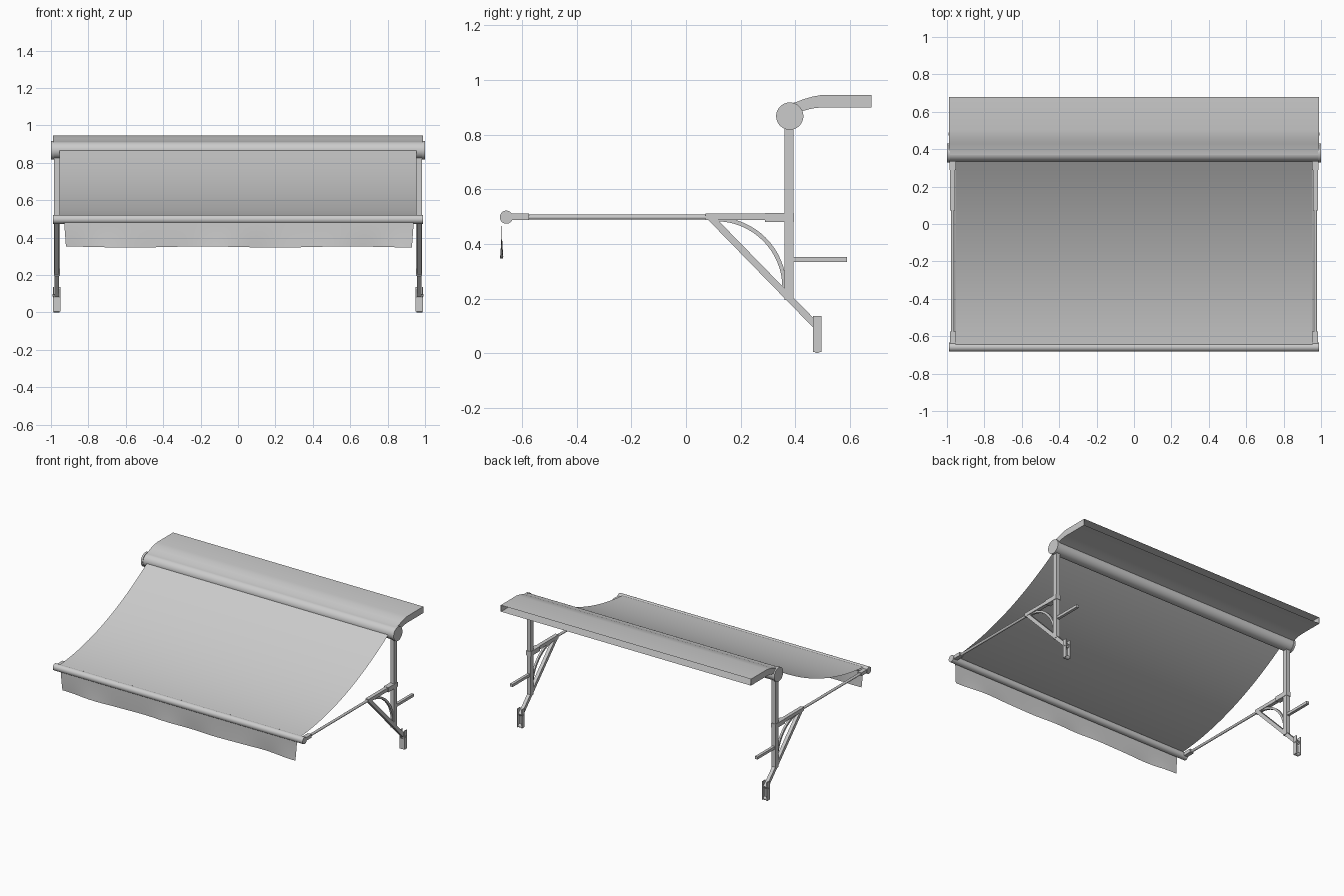
import bpy
import bmesh
import math
from mathutils import Matrix, Vector

cube = bpy.data.objects.get("Cube")
if cube:
    bpy.data.objects.remove(cube, do_unlink=True)

GREY = (0.6, 0.6, 0.6, 1.0)
mat = bpy.data.materials.new("light grey")
mat.use_nodes = True
mat.diffuse_color = GREY
mat.node_tree.nodes["Principled BSDF"].inputs["Base Color"].default_value = GREY


def finish(name, bm, closed=True):
    """Turn a bmesh into a named, smooth-by-angle object."""
    if closed:
        bmesh.ops.recalc_face_normals(bm, faces=bm.faces)
    mesh = bpy.data.meshes.new(name)
    bm.to_mesh(mesh)
    bm.free()
    mesh.materials.append(mat)
    mesh.polygons.foreach_set("use_smooth", [True] * len(mesh.polygons))
    mesh.set_sharp_from_angle(angle=math.radians(35))
    obj = bpy.data.objects.new(name, mesh)
    bpy.context.collection.objects.link(obj)
    return obj


def extrude_x(name, points, x0, x1, closed=True):
    """Sweep a (y, z) profile along x; closed profiles get end caps."""
    bm = bmesh.new()
    a = [bm.verts.new((x0, y, z)) for y, z in points]
    b = [bm.verts.new((x1, y, z)) for y, z in points]
    n = len(points)
    for i in range(n if closed else n - 1):
        j = (i + 1) % n
        bm.faces.new((a[i], a[j], b[j], b[i]))
    if closed:
        bm.faces.new(a)
        bm.faces.new(b)
    return finish(name, bm, closed)


def circle(y, z, r, n=32):
    return [(y + r * math.cos(2 * math.pi * i / n), z + r * math.sin(2 * math.pi * i / n))
            for i in range(n)]


def rect(y0, y1, z0, z1):
    return [(y0, z0), (y1, z0), (y1, z1), (y0, z1)]


def beam(p, q, width):
    """Rectangle profile running from p to q."""
    p, q = Vector(p), Vector(q)
    side = (q - p).orthogonal().normalized() * width / 2
    return [tuple(v) for v in (p + side, q + side, q - side, p - side)]


def rod_y(name, x, y0, y1, z, r):
    bm = bmesh.new()
    bmesh.ops.create_cone(bm, cap_ends=True, segments=16, radius1=r, radius2=r, depth=y1 - y0,
                          matrix=Matrix.Translation((x, (y0 + y1) / 2, z))
                          @ Matrix.Rotation(math.pi / 2, 4, "X"))
    return finish(name, bm)


# Roller tube with its end discs, and the front bar
extrude_x("roller_tube", circle(0.38, 0.868, 0.046), -0.99, 0.99)
for side, label in ((-1, "right"), (1, "left")):
    extrude_x(label + "_roller_cap", circle(0.38, 0.868, 0.05), side * 0.985, side * 1.0)
extrude_x("front_bar", circle(-0.658, 0.498, 0.024), -0.988, 0.988)

# Hood: upper and lower skins and closed ends, open at the back
upper = [(0.37, 0.914), (0.4, 0.918), (0.43, 0.93), (0.465, 0.94), (0.5, 0.946), (0.68, 0.946)]
lower = [(0.42, 0.885), (0.45, 0.893), (0.475, 0.898), (0.5, 0.9), (0.68, 0.9)]
extrude_x("hood_top", upper, -0.99, 0.99, closed=False)
extrude_x("hood_bottom", lower, -0.99, 0.99, closed=False)
for side, label in ((-1, "right"), (1, "left")):
    extrude_x(label + "_hood_end", upper + lower[::-1], side * 0.987, side * 0.99)

# Sagging canvas between the roller and the front bar
canvas = []
for i in range(25):
    t = i / 24
    canvas.append((0.333 - 0.98 * t, 0.866 - 0.348 * t - 0.28 * t * (1 - t)))
extrude_x("canvas", canvas, -0.955, 0.955, closed=False)

# Hanging valance that ripples toward its lower edge
bm = bmesh.new()
bmesh.ops.create_grid(bm, x_segments=60, y_segments=6, size=0.5)
for v in bm.verts:
    x, drop = v.co.x, 0.5 - v.co.y
    ripple = math.sin(x * 22) + 0.4 * math.sin(x * 37)
    v.co = (x * (1.87 - 0.02 * drop) + 0.005,
            -0.675 + 0.0045 * ripple * drop ** 2,
            0.49 - drop * (0.14 + 0.003 * math.sin(x * 15)))
finish("valance", bm, closed=False)

# Quarter-circle profile of the curved brace
arc = []
for r, order in ((0.258, 1), (0.243, -1)):
    ring = [(0.11 + r * math.cos(a), 0.24 + r * math.sin(a))
            for a in [math.pi / 2 * i / 16 for i in range(17)]]
    arc += ring[::order]

# Profiles of the support frame: name, outline, inner x, outer x
frame = [
    ("post", rect(0.36, 0.393, 0.195, 0.84), 0.953, 0.983),
    ("arm", rect(0.072, 0.36, 0.487, 0.512), 0.957, 0.983),
    ("arm_coupler", rect(0.29, 0.396, 0.481, 0.514), 0.95, 0.987),
    ("arm_tip", rect(-0.64, -0.575, 0.487, 0.511), 0.955, 0.985),
    ("diagonal_brace", beam((0.085, 0.502), (0.485, 0.092), 0.025), 0.957, 0.981),
    ("curved_brace", arc, 0.962, 0.976),
    ("wall_stub", rect(0.39, 0.59, 0.334, 0.353), 0.959, 0.979),
    ("foot_inner_plate", rect(0.466, 0.496, 0.004, 0.136), 0.95, 0.956),
    ("foot_outer_plate", rect(0.466, 0.496, 0.004, 0.136), 0.984, 0.99),
    ("foot_front_web", rect(0.466, 0.471, 0.004, 0.08), 0.955, 0.985),
    ("foot_pin", circle(0.481, 0.092, 0.007, 12), 0.948, 0.992),
    ("foot_roller", circle(0.48, 0.012, 0.012, 16), 0.954, 0.986),
]
for side, label in ((-1, "right"), (1, "left")):
    for name, outline, x0, x1 in frame:
        extrude_x(label + "_" + name, outline, side * x0, side * x1)
    rod_y(label + "_sliding_rod", side * 0.97, -0.6, 0.08, 0.498, 0.009)
